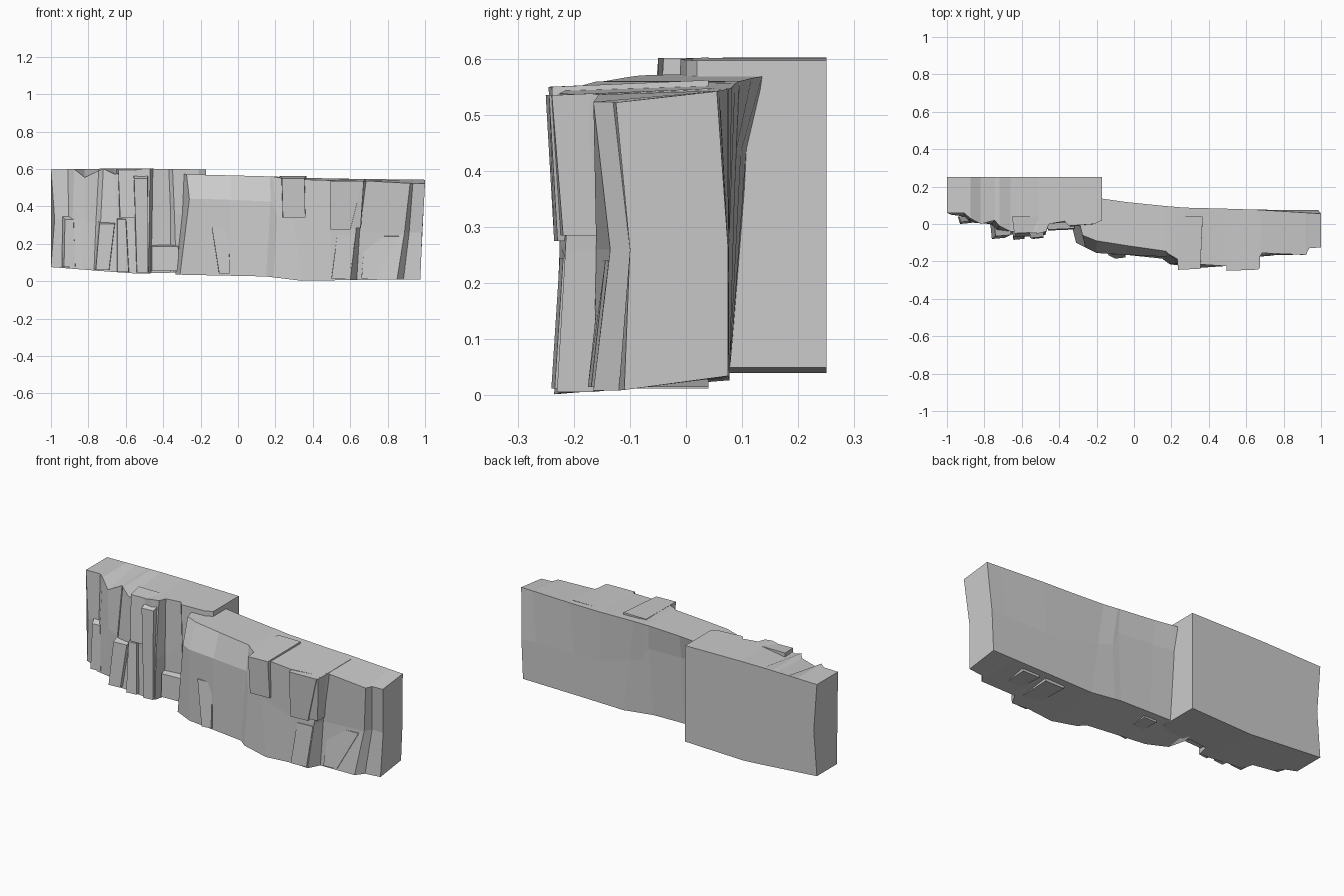
import bpy, bmesh


def lerp_pts(pts, x):
    """Piecewise linear lookup through (x, value) points."""
    if x <= pts[0][0]:
        return pts[0][1]
    for (a, va), (b, vb) in zip(pts, pts[1:]):
        if x <= b:
            return va + (vb - va) * (x - a) / (b - a)
    return pts[-1][1]


def finish(name, bm):
    bmesh.ops.recalc_face_normals(bm, faces=bm.faces)
    me = bpy.data.meshes.new(name)
    bm.to_mesh(me)
    bm.free()
    ob = bpy.data.objects.new(name, me)
    bpy.context.collection.objects.link(ob)
    return ob


def cliff(name, cols, z_low, z_high, back):
    """Loft columns: x and front y at foot, middle and top, then middle z and top front drop."""
    bm = bmesh.new()
    rings = []
    for xb, xm, xt, yb, ym, yt, zm, drop in cols:
        zb, zt = lerp_pts(z_low, xb), lerp_pts(z_high, xt)
        bb, bt = lerp_pts(back[0], xb), lerp_pts(back[1], xt)
        zr = 0.025 if bb < 0.2 else 0
        pts = [(xb, yb, zb), (xm, ym, zm), (xt, yt, zt - drop),
               (xt, bt, zt), (xm, (bb if zm < .35 else (bb + bt) / 2), zm), (xb, bb, zb + zr)]
        rings.append([bm.verts.new(p) for p in pts])
    for r, s in zip(rings, rings[1:]):
        for i in range(6):
            j = (i + 1) % 6
            bm.faces.new((r[i], s[i], s[j], r[j]))
    bm.faces.new(rings[0])
    bm.faces.new(rings[-1][::-1])
    return finish(name, bm)


def block(name, low, high, z, y, slope=0.015, back=0.04):
    """Leaning buttress with x ranges at foot and top, front y at each, and a sloped top."""
    bm = bmesh.new()
    v = []
    for (x0, x1), zz, yy, rise in ((low, z[0], y[0], 0), (high, z[1], y[1], slope)):
        v += [bm.verts.new(p) for p in ((x0, yy, zz), (x1, yy + .006, zz),
                                        (x1 + .012, back, zz + rise), (x0 - .012, back, zz + rise))]
    for f in ((0, 1, 2, 3), (7, 6, 5, 4), (0, 4, 5, 1), (1, 5, 6, 2), (2, 6, 7, 3), (3, 7, 4, 0)):
        bm.faces.new([v[i] for i in f])
    return finish(name, bm)


# Rear left cliff
left = cliff("cliff_wall", [
    (-1, -.98, -1, .07, .05, .06, .33, 0),
    (-.93, -.905, -.91, .05, .04, .06, .33, 0),
    (-.90, -.885, -.875, .01, .02, .03, .33, .0),
    (-.83, -.82, -.82, .005, .005, .0, .33, .045),
    (-.77, -.76, -.745, .0, .0, .02, .31, .01),
    (-.75, -.735, -.72, -.06, -.03, -.01, .31, .0),
    (-.66, -.65, -.66, -.055, -.04, -.04, .31, .03),
    (-.54, -.53, -.51, -.06, -.05, -.05, .30, 0),
    (-.48, -.475, -.47, -.06, -.06, -.04, .28, 0),
    (-.465, -.46, -.455, 0, 0, 0, .28, 0),
    (-.36, -.36, -.37, .01, .01, .015, .36, 0),
    (-.33, -.34, -.35, -.01, -.015, -.01, .36, 0),
    (-.21, -.21, -.21, 0, 0, 0, .36, 0),
    (-.17, -.17, -.17, .02, .02, .02, .36, 0)],
    [(-1, .075), (-.55, .04), (-.17, .05)],
    [(-1, .597), (-.6, .603), (-.17, .597)],
    [[(-1, .25)], [(-1, .25)]])

# Front right cliff
right = cliff("front_cliff", [
    (-.335, -.30, -.29, .0, .0, .0, .36, 0),
    (-.31, -.26, -.275, -.10, -.125, -.06, .44, 0),
    (-.2, -.2, -.2, -.15, -.155, -.09, .44, 0),
    (-.04, -.04, -.04, -.165, -.165, -.115, .435, 0),
    (.15, .175, .17, -.185, -.175, -.145, .425, 0),
    (.19, .21, .185, -.215, -.21, -.16, .35, 0),
    (.34, .30, .27, -.235, -.215, -.21, .32, .01),
    (.50, .49, .49, -.22, -.225, -.225, .27, .01),
    (.60, .63, .655, -.23, -.215, -.2, .26, .01),
    (.635, .65, .685, -.165, -.16, -.155, .26, .01),
    (.85, .89, .92, -.165, -.135, -.165, .26, .02),
    (.885, .915, .935, -.12, -.10, -.13, .26, .02),
    (.975, .985, 1, -.11, -.10, -.125, .26, .02)],
    [(-.34, .035), (.15, .025), (.34, .002), (.6, .006), (1, .01)],
    [(-.3, .572), (.17, .56), (.4, .55), (1, .542)],
    [[(-.3, .08), (1, .075)],
     [(-.17, .14), (0, .11), (.3, .085), (.6, .08), (1, .055)]])

# Buttresses and ledges on the rock faces
parts = [
    right,
    block("left_foot", (-.93, -.87), (-.925, -.88), (.075, .33), (.0, .01)),
    block("left_pillar", (-.76, -.69), (-.74, -.66), (.06, .305), (-.08, -.065), .03),
    block("middle_pillar", (-.645, -.585), (-.645, -.60), (.05, .33), (-.085, -.065), .02),
    block("inner_pillar", (-.54, -.485), (-.555, -.485), (.045, .55), (-.08, -.075), .05),
    block("left_crest", (-.63, -.53), (-.64, -.52), (.34, .595), (-.07, -.05), .008),
    block("corner_ledge", (-.46, -.31), (-.46, -.32), (.055, .185), (-.035, -.03)),
    block("panel_rib", (-.10, -.045), (-.14, -.05), (.04, .29), (-.185, -.165), .02),
    block("shoulder_rock", (.24, .36), (.235, .355), (.34, .55), (-.235, -.245), .012),
    block("overhang_block", (.495, .60), (.495, .665), (.275, .535), (-.235, -.25), .012),
    block("overhang_side", (.58, .655), (.60, .672), (.285, .535), (-.225, -.245), .012),
    block("lower_rock", (.50, .595), (.53, .625), (.012, .245), (-.24, -.225), .02),
    block("right_foot", (.66, .74), (.68, .86), (.015, .24), (-.175, -.15), .03),
]

# Fuse the rocks into one clean skin
bpy.context.view_layer.objects.active = left
for p in parts:
    m = left.modifiers.new("join", 'BOOLEAN')
    m.operation = 'UNION'
    m.solver = 'EXACT'
    m.object = p
    bpy.ops.object.modifier_apply(modifier=m.name)
    bpy.data.objects.remove(p)
